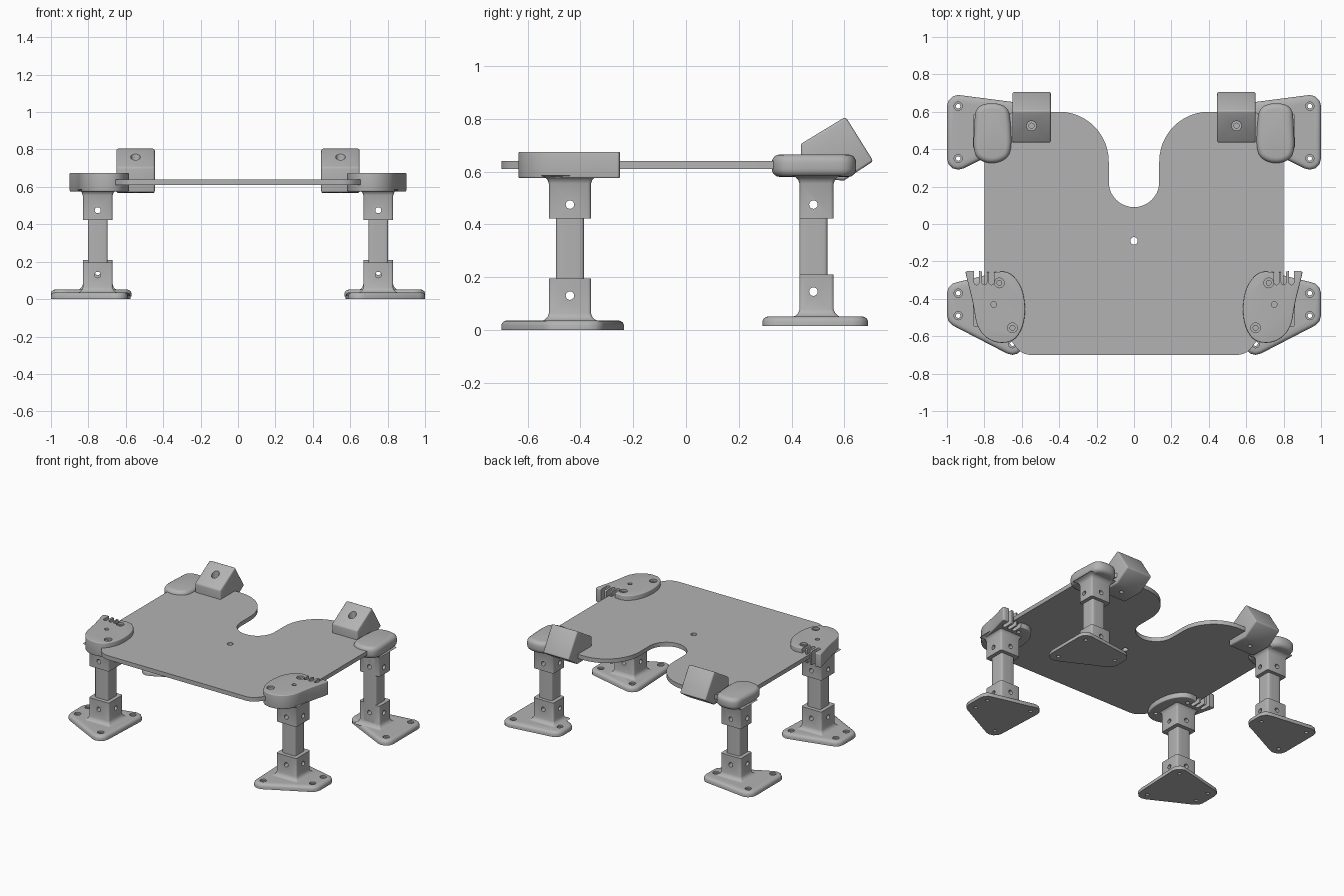
import bpy, bmesh, math
from mathutils import Vector
from mathutils.geometry import convex_hull_2d

if "Cube" in bpy.data.objects:
    bpy.data.objects.remove(bpy.data.objects["Cube"])

GREY = (0.45, 0.45, 0.45, 1)
mat = bpy.data.materials.new("plain_grey")
mat.use_nodes = True
mat.diffuse_color = GREY
mat.node_tree.nodes["Principled BSDF"].inputs["Base Color"].default_value = GREY


def loft(name, sections):
    """Stack closed outlines of equal point count; sections = [(points, z)]."""
    bm = bmesh.new()
    rings = [[bm.verts.new((x, y, z)) for x, y in pts] for pts, z in sections]
    n = len(rings[0])
    for a, b in zip(rings, rings[1:]):
        for i in range(n):
            j = (i + 1) % n
            bm.faces.new((a[i], a[j], b[j], b[i]))
    bm.faces.new(rings[0])
    bm.faces.new(rings[-1])
    bmesh.ops.recalc_face_normals(bm, faces=bm.faces)
    mesh = bpy.data.meshes.new(name)
    bm.to_mesh(mesh)
    bm.free()
    ob = bpy.data.objects.new(name, mesh)
    bpy.context.collection.objects.link(ob)
    mesh.materials.append(mat)
    return ob


def prism(name, pts, z0, z1):
    return loft(name, [(pts, z0), (pts, z1)])


def arc(cx, cy, r, a0, a1, n=12):
    angles = [math.radians(a0 + (a1 - a0) * i / n) for i in range(n + 1)]
    return [(cx + r * math.cos(a), cy + r * math.sin(a)) for a in angles]


def rect(x0, x1, y0, y1, grow=0.0):
    r = 0.012
    x0, x1, y0, y1 = x0 - grow + r, x1 + grow - r, y0 - grow + r, y1 + grow - r
    return (arc(x1, y1, r, 0, 90, 3) + arc(x0, y1, r, 90, 180, 3)
            + arc(x0, y0, r, 180, 270, 3) + arc(x1, y0, r, 270, 360, 3))


def rounded(pts, steps=3):
    """Corner cutting turns a coarse outline into a smooth one."""
    for _ in range(steps):
        out = []
        for p, q in zip(pts, pts[1:] + pts[:1]):
            p, q = Vector(p), Vector(q)
            out += [tuple(p.lerp(q, 0.25)), tuple(p.lerp(q, 0.75))]
        pts = out
    return pts


def hole(center, r, depth, axis="Z"):
    circle = arc(0, 0, r, 0, 345, 23)
    ob = prism("cutter", circle, -depth / 2, depth / 2)
    ob.location = center
    ob.rotation_euler = {"X": (0, math.pi / 2, 0), "Y": (math.pi / 2, 0, 0), "Z": (0, 0, 0)}[axis]
    return ob


def finish(ob, cutters=(), bevel=0, segments=4, mirror=True):
    if bevel:
        b = ob.modifiers.new("round", "BEVEL")
        b.width, b.segments = bevel, segments
        b.limit_method, b.angle_limit = "ANGLE", math.radians(40)
    for c in cutters:
        m = ob.modifiers.new("cut", "BOOLEAN")
        m.operation, m.solver, m.object = "DIFFERENCE", "EXACT", c
        c.hide_render = True
    if mirror:
        ob.modifiers.new("mirror", "MIRROR")
    bpy.ops.object.select_all(action="DESELECT")
    ob.select_set(True)
    bpy.context.view_layer.objects.active = ob
    bpy.ops.object.convert(target="MESH")
    bpy.ops.object.shade_smooth_by_angle(angle=math.radians(35))
    for c in cutters:
        bpy.data.objects.remove(c)


# Table plate with the rounded notch at the back
half = (arc(0, 0.225, 0.135, 270, 360) + arc(0.40, 0.335, 0.265, 180, 90)
        + [(0.65, 0.60), (0.80, 0.45), (0.80, -0.42), (0.69, -0.58)]
        + arc(0.55, -0.60, 0.10, -35, -90, 6))
outline = half + [(-x, y) for x, y in reversed(half[1:])]
finish(prism("table_plate", outline, 0.61, 0.64),
       [hole((0, -0.09, 0.62), 0.02, 0.2)], mirror=False)


def leg(label, base, foot, screws, y0, y1, bar_y):
    def hull(r):
        pts = [p for x, y in foot for p in arc(x, y, r, 0, 330, 11)]
        return [pts[i] for i in convex_hull_2d([Vector(p) for p in pts])]

    # Foot with a softened upper edge, countersunk screw holes
    sections = [(hull(0.06 - d), base + z) for d, z in
                ((0, 0), (0, 0.018), (0.004, 0.027), (0.011, 0.033), (0.02, 0.036))]
    cuts = []
    for x, y in screws:
        cuts += [hole((x, y, base), 0.012, 0.2), hole((x, y, base + 0.04), 0.022, 0.03)]
    finish(loft(label + "_feet", sections), cuts)

    # Sockets flare where they meet the foot and the head
    flare = ((0.03, 0), (0.015, 0.006), (0.005, 0.016), (0, 0.03))
    spans = (("lower", base + 0.033, 1, base + 0.195), ("upper", 0.585, -1, 0.423))
    for part, start, sign, end in spans:
        secs = [(rect(-0.83, -0.67, y0, y1, g), start + sign * z) for g, z in flare]
        secs.append((rect(-0.83, -0.67, y0, y1), end))
        z = base + 0.13 if sign > 0 else 0.475
        cuts = [hole((-0.75, bar_y, z), 0.016, 0.5, a) for a in "XY"]
        finish(loft(f"{label}_{part}_sockets", secs), cuts)

    # Square bar between the sockets
    bar = rect(-0.803, -0.697, bar_y - 0.053, bar_y + 0.053)
    cuts = [hole((-0.75, bar_y, z), 0.016, 0.5, a) for z in (base + 0.13, 0.475) for a in "XY"]
    finish(prism(label + "_bars", bar, base + 0.04, 0.59), cuts)


front_foot = [(-0.94, -0.37), (-0.94, -0.49), (-0.65, -0.64), (-0.635, -0.295)]
leg("front", 0, front_foot, front_foot, -0.52, -0.36, -0.44)
back_foot = [(-0.94, 0.63), (-0.94, 0.35), (-0.63, 0.505), (-0.63, 0.59)]
leg("back", 0.015, back_foot, back_foot[:2] + [(-0.625, 0.55)], 0.43, 0.56, 0.483)

# Front clamp heads: rounded body with a slotted arm on the outer side
body = rounded([(-0.90, -0.25), (-0.90, -0.27), (-0.86, -0.42), (-0.84, -0.56),
                (-0.76, -0.635), (-0.65, -0.635), (-0.595, -0.56), (-0.578, -0.45),
                (-0.60, -0.33), (-0.67, -0.25), (-0.76, -0.26), (-0.80, -0.255), (-0.85, -0.25)])
cuts = [prism("cutter", rect(x - 0.013, x + 0.013, -0.325, -0.2), 0.5, 0.8)
        for x in (-0.842, -0.80, -0.762)]
for x, y in ((-0.72, -0.315), (-0.65, -0.555)):
    cuts += [hole((x, y, 0.62), 0.013, 0.3), hole((x, y, 0.675), 0.026, 0.03)]
cuts.append(hole((-0.75, -0.43, 0.675), 0.015, 0.08))
finish(prism("front_heads", body, 0.575, 0.675), cuts, bevel=0.025)

# Back clamp heads: plain egg-shaped caps
egg = rounded([(-0.845, 0.645), (-0.675, 0.645), (-0.655, 0.52), (-0.655, 0.37),
               (-0.72, 0.325), (-0.80, 0.325), (-0.86, 0.37), (-0.855, 0.52)])
finish(prism("back_heads", egg, 0.58, 0.665), bevel=0.03)

# Tilted blocks at the back edge, profile in y and z swept along x
profile = [(0.435, 0.57), (0.435, 0.705), (0.605, 0.808), (0.71, 0.64), (0.60, 0.567)]
block = prism("back_blocks", profile, -0.65, -0.445)
for v in block.data.vertices:
    v.co = v.co.zxy
finish(block, [hole((-0.548, 0.525, 0.65), 0.014, 0.5),
               hole((-0.548, 0.525, 0.79), 0.026, 0.14)], bevel=0.01, segments=3)
